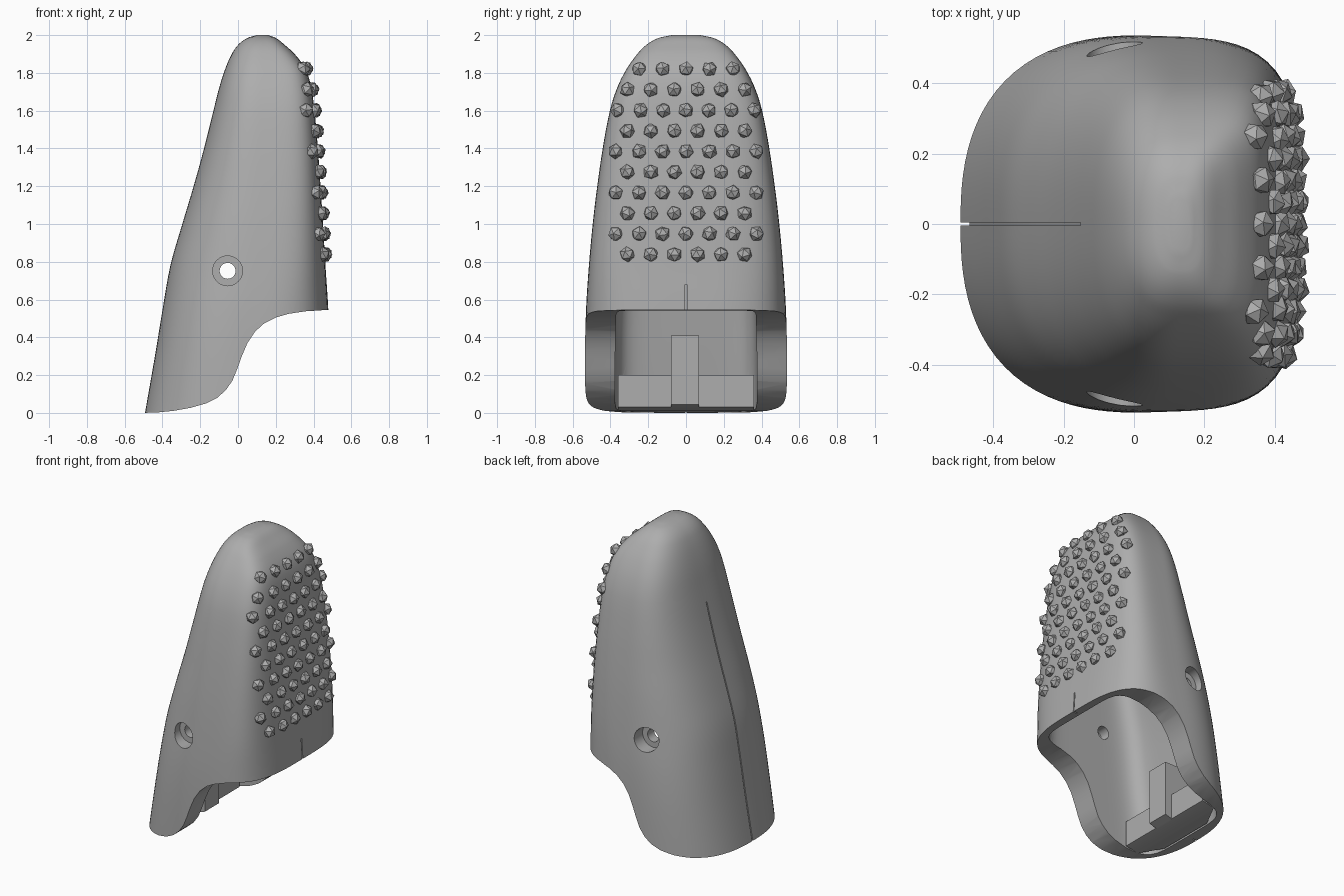
import bpy, bmesh, math, random
from mathutils import Vector, Euler

cube = bpy.data.objects.get("Cube")
if cube:
    bpy.data.objects.remove(cube)
random.seed(4)

grey = bpy.data.materials.new("plain grey")
grey.use_nodes = True
colour = (0.42, 0.42, 0.42, 1)
grey.diffuse_color = colour
grey.node_tree.nodes["Principled BSDF"].inputs["Base Color"].default_value = colour

# Height, back x, front x, widest x, half width, squareness of the front
KEYS = [(-.1, -.51, .49, .02, .535, 3.5), (.3, -.44, .487, .03, .535, 3.5),
        (.55, -.399, .478, .06, .529, 3.5), (.78, -.358, .463, .1, .514, 3.8),
        (1, -.295, .45, .11, .494, 4.1), (1.2, -.235, .437, .12, .47, 4.4),
        (1.4, -.18, .423, .12, .441, 4.7), (1.6, -.13, .405, .12, .403, 5),
        (1.72, -.1, .388, .12, .365, 5), (1.82, -.068, .358, .125, .315, 5),
        (1.9, -.033, .3, .13, .258, 4.5), (1.95, .002, .245, .13, .208, 4),
        (1.985, .05, .2, .13, .145, 3.5), (2, .1, .16, .13, .075, 3)]
BACK_POWER = 2.5


def section(z):
    """Smoothly interpolated section values at a height."""
    i = max(k for k in range(len(KEYS) - 1) if KEYS[k][0] <= z)
    a, b = KEYS[i], KEYS[i + 1]
    before, after = KEYS[max(i - 1, 0)], KEYS[min(i + 2, len(KEYS) - 1)]
    h = b[0] - a[0]
    t = (z - a[0]) / h
    out = []
    for k in range(1, len(a)):
        m0 = (b[k] - before[k]) / (b[0] - before[0]) * h
        m1 = (after[k] - a[k]) / (after[0] - a[0]) * h
        d = b[k] - a[k]
        out.append(a[k] + t * (m0 + t * (3 * d - 2 * m0 - m1 + t * (m0 + m1 - 2 * d))))
    return out


def ring(z, back, front, mid, half, power_front, power_back, count=96):
    pts = []
    for i in range(count):
        a = math.tau * i / count
        c, s = math.cos(a), math.sin(a)
        p = power_front if c > 0 else power_back
        r = (abs(c) ** p + abs(s) ** p) ** (-1 / p)
        reach = front - mid if c > 0 else mid - back
        pts.append((mid + reach * r * c, half * r * s, z))
    return pts


def make(name, bm):
    bmesh.ops.recalc_face_normals(bm, faces=bm.faces[:])
    mesh = bpy.data.meshes.new(name)
    bm.to_mesh(mesh)
    bm.free()
    obj = bpy.data.objects.new(name, mesh)
    mesh.materials.append(grey)
    bpy.context.collection.objects.link(obj)
    return obj


def loft(name, rings):
    bm = bmesh.new()
    loops = [[bm.verts.new(p) for p in r] for r in rings]
    for lo, hi in zip(loops, loops[1:]):
        for i in range(len(lo)):
            j = (i + 1) % len(lo)
            bm.faces.new((lo[i], lo[j], hi[j], hi[i]))
    bm.faces.new(loops[0])
    bm.faces.new(loops[-1])
    return make(name, bm)


def prism(name, outline, z0, z1):
    return loft(name, [[(x, y, z) for x, y in outline] for z in (z0, z1)])


def disc(y, radius, x, z):
    return [(x + radius * math.cos(math.tau * i / 40), y, z + radius * math.sin(math.tau * i / 40))
            for i in range(40)]


def boolean(target, other, operation="DIFFERENCE"):
    mod = target.modifiers.new(operation, "BOOLEAN")
    mod.operation, mod.object, mod.solver = operation, other, "EXACT"
    bpy.context.view_layer.objects.active = target
    bpy.ops.object.modifier_apply(modifier=mod.name)
    bpy.data.objects.remove(other)


# Rounded outer shell
heights = []
for lo, hi in zip(KEYS, KEYS[1:]):
    heights += [lo[0] + (hi[0] - lo[0]) * s / 4 for s in range(4)]
heights.append(2)
shell = loft("shell", [ring(z, *section(z), BACK_POWER) for z in heights])

# Hollow inside
rings = []
for step in range(13):
    z = -.1 + step * .125
    back, front, mid, half, power = section(z)
    rings.append(ring(z, back + .07, front - .05, mid, half - .16, 7, 6))
boolean(shell, loft("cavity_cutter", rings))

# Ledge and tab inside the lower end
LEDGE = [(-.24, -.36), (-.24, .36), (-.33, .36), (-.41, .2), (-.41, -.2), (-.33, -.36)]
TAB = [(-.19, -.08), (-.19, .07), (-.385, .07), (-.385, -.08)]
boolean(shell, prism("ledge", LEDGE, -.06, .2), "UNION")
boolean(shell, prism("tab", TAB, -.05, .41), "UNION")

# Swept lower opening
CURVE = [(.7, .555), (.48, .546), (.36, .538), (.27, .525), (.2, .505), (.14, .475), (.09, .43),
         (.05, .37), (.02, .3), (-.005, .23), (-.03, .17), (-.065, .12), (-.11, .08), (-.17, .05),
         (-.25, .027), (-.34, .011), (-.42, .003), (-.5, 0), (-.7, 0), (-.7, -.3), (.7, -.3)]
boolean(shell, loft("opening_cutter", [[(x, y, z) for x, z in CURVE] for y in (-1, 1)]))

# Pin hole with a wider recess on each side
PIN = (-.055, .752)
boolean(shell, loft("pin_cutter", [disc(y, .042, *PIN) for y in (-1, 1)]))
for side in (-1, 1):
    boolean(shell, loft("recess_cutter", [disc(side * y, .079, *PIN) for y in (.425, 1)]))

# Fine seam grooves along the back and the front edge
SEAM = .004
path = [(z, section(z)[0]) for z in (-.1, .2, .4, .6, .78, 1, 1.2, 1.4, 1.51)]
groove = [[(x + dx, y, z) for dx, y in ((-.05, -SEAM), (.025, -SEAM), (.025, SEAM), (-.05, SEAM))]
          for z, x in path]
boolean(shell, loft("back_seam_cutter", groove))
NOTCH = [(.45, -SEAM), (.6, -SEAM), (.6, SEAM), (.45, SEAM)]
boolean(shell, prism("front_seam_cutter", NOTCH, .4, .68))

bpy.ops.object.select_all(action="DESELECT")
shell.select_set(True)
bpy.context.view_layer.objects.active = shell
bpy.ops.object.shade_smooth_by_angle(angle=math.radians(32))

# Staggered rows of faceted grip studs
bm = bmesh.new()
for row in range(10):
    count = 5 if row == 0 else 6 + (row + 1) % 2
    z = 1.82 - row * .109
    back, front, mid, half, power = section(z)
    spacing = min(.124, (half - .042) * 2 / (count - 1))
    for n in range(count):
        y = (n - (count - 1) / 2) * spacing
        x = mid + (front - mid) * (1 - abs(y / half) ** power) ** (1 / power)
        turn = Euler([random.uniform(0, math.tau) for _ in range(3)]).to_matrix().to_4x4()
        turn.translation = Vector((x, y, z))
        bmesh.ops.create_icosphere(bm, subdivisions=1, radius=.042, matrix=turn)
make("grip_studs", bm)
